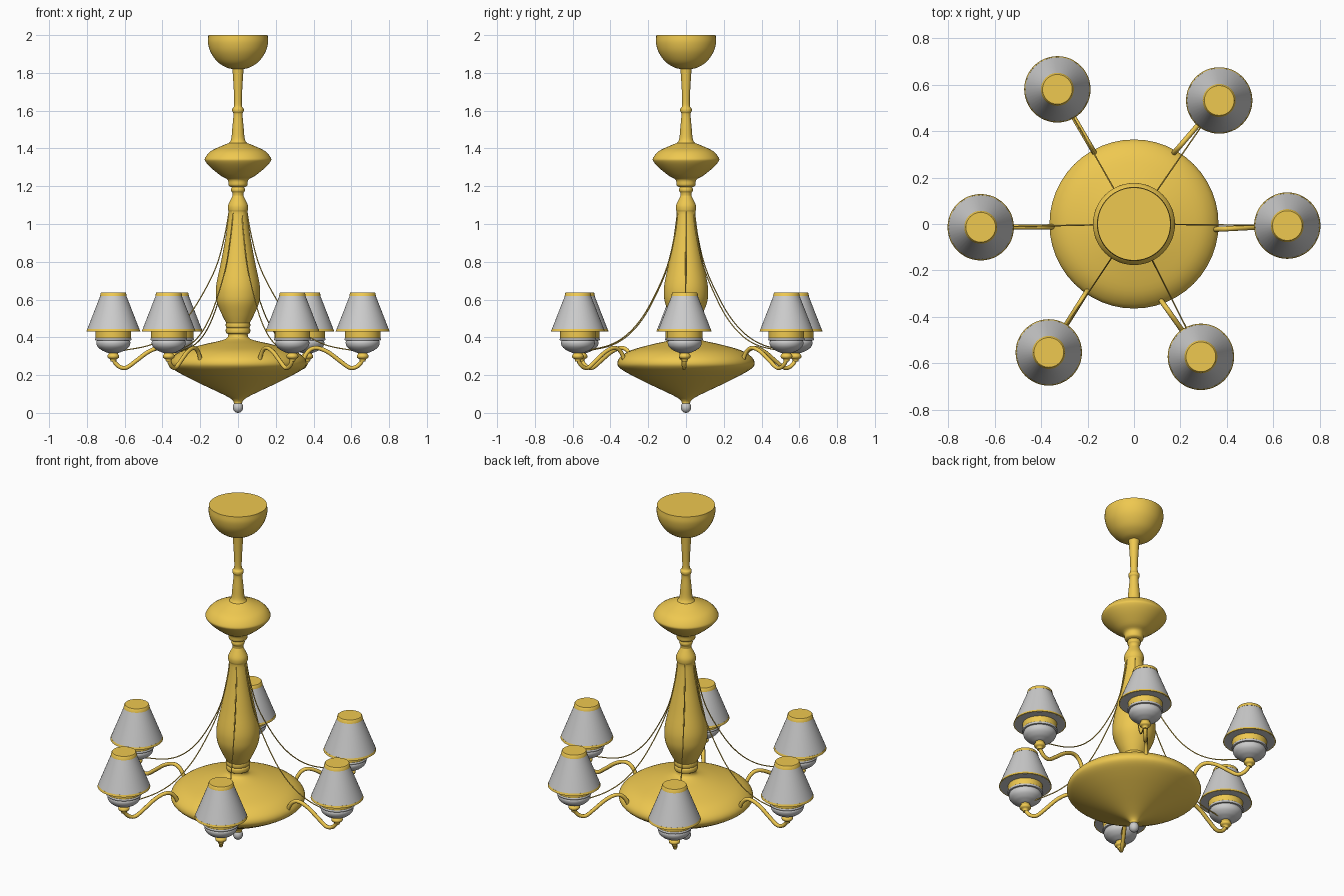
import bpy, bmesh, math
from mathutils import Vector

if "Cube" in bpy.data.objects:
    bpy.data.objects.remove(bpy.data.objects["Cube"])

gold = bpy.data.materials.new("gold")
gold.diffuse_color = (0.86, 0.58, 0.08, 1)
gold.use_nodes = True
gold.node_tree.nodes["Principled BSDF"].inputs["Base Color"].default_value = gold.diffuse_color


def smooth(points, n=5):
    """Catmull-Rom samples through the given points."""
    p = [Vector(q) for q in points]
    p = [2 * p[0] - p[1]] + p + [2 * p[-1] - p[-2]]
    out = []
    for i in range(1, len(p) - 2):
        a, b, c, d = p[i - 1:i + 3]
        for k in range(n):
            t = k / n
            out.append(0.5 * (2 * b + (c - a) * t + (2 * a - 5 * b + 4 * c - d) * t * t
                              + (3 * b - a - 3 * c + d) * t ** 3))
    return out + [p[-2]]


def lathe(name, profile, mat=None, steps=4, seg=48):
    """Revolve an (r, z) profile, listed from top to bottom, around z."""
    pts = smooth(profile, steps) if steps else profile
    bm = bmesh.new()
    rings = []
    for r, z in pts:
        r = max(r, 0.0)
        rings.append([bm.verts.new((r * math.cos(2 * math.pi * i / seg),
                                    r * math.sin(2 * math.pi * i / seg), z))
                      for i in range(seg)])
    for a, b in zip(rings, rings[1:]):
        for i in range(seg):
            j = (i + 1) % seg
            bm.faces.new((a[i], b[i], b[j], a[j]))
    bm.faces.new(rings[0])
    bm.faces.new(rings[-1][::-1])
    bmesh.ops.recalc_face_normals(bm, faces=bm.faces)
    me = bpy.data.meshes.new(name)
    bm.to_mesh(me)
    bm.free()
    me.polygons.foreach_set("use_smooth", [True] * len(me.polygons))
    me.set_sharp_from_angle(angle=math.radians(35))
    if mat:
        me.materials.append(mat)
    ob = bpy.data.objects.new(name, me)
    bpy.context.collection.objects.link(ob)
    return ob


def tube(name, points, radius, mat):
    cu = bpy.data.curves.new(name, 'CURVE')
    cu.dimensions = '3D'
    cu.bevel_depth = radius
    cu.bevel_resolution = 2
    cu.use_fill_caps = True
    pts = smooth(points, 6)
    sp = cu.splines.new('POLY')
    sp.points.add(len(pts) - 1)
    for q, v in zip(sp.points, pts):
        q.co = (*v, 1)
    sp.use_smooth = True
    cu.materials.append(mat)
    ob = bpy.data.objects.new(name, cu)
    bpy.context.collection.objects.link(ob)


# central column
lathe("ceiling_canopy", [(.157, 2), (.159, 1.96), (.145, 1.91), (.11, 1.86),
                         (.065, 1.83), (.029, 1.82)], gold)
lathe("stem", [(.03, 1.83), (.026, 1.77), (.021, 1.68), (.021, 1.625), (.03, 1.61),
               (.03, 1.595), (.024, 1.58), (.03, 1.51), (.036, 1.45), (.05, 1.425)], gold)
lathe("upper_dish", [(.045, 1.43), (.09, 1.412), (.145, 1.385), (.174, 1.35), (.172, 1.33),
                     (.14, 1.295), (.09, 1.255), (.055, 1.235), (.05, 1.205),
                     (.034, 1.195)], gold)
lathe("neck_rings", [(.03, 1.2), (.036, 1.187), (.036, 1.175), (.03, 1.165),
                     (.028, 1.145)], gold)
lathe("baluster", [(.026, 1.155), (.036, 1.135), (.052, 1.1), (.053, 1.075), (.05, 1.05),
                   (.066, .93), (.09, .8), (.113, .69), (.117, .63), (.11, .58),
                   (.085, .52), (.062, .475)], gold)
for z in (.465, .435):
    lathe("collar_ring", [(.055, z + .017), (.064, z + .01), (.064, z - .01),
                          (.055, z - .017)], gold)
lathe("bowl", [(.052, .43), (.055, .40), (.09, .383), (.18, .363), (.29, .332), (.345, .298),
               (.364, .265), (.35, .237), (.29, .2), (.2, .155), (.1, .108), (.045, .08),
               (.025, .062), (.022, .05)], gold)
lathe("finial_ball", [(.027 * math.sin(a), .03 + .03 * math.cos(a))
                      for a in [math.pi * i / 16 for i in range(1, 16)]]
      + [(.0, .0)], steps=0, seg=24)

# one lamp around the origin, later repeated
lamp = [
    lathe("shade_top_cap", [(.064, .638), (.067, .635), (.071, .618)], gold, 0),
    lathe("shade", [(.069, .62), (.139, .441)], None, 0),
    lathe("shade_bottom_rim", [(.1385, .443), (.143, .431), (.138, .431)], gold, 0),
    lathe("shade_underside", [(.137, .434), (.137, .4305)], None, 0),
    lathe("lamp_collar", [(.094, .432), (.094, .393)], gold, 0),
    lathe("lamp_cup", [(.08, .394), (.084, .386), (.09, .372), (.084, .352),
                       (.065, .334), (.045, .324), (.03, .318)]),
    lathe("lamp_socket", [(.028, .325), (.024, .314), (.031, .303), (.029, .292),
                          (.018, .284), (.014, .272)], gold, seg=24),
]
# the cup's upper lip is slightly wider
lathe_lip = lathe("lamp_cup_lip", [(.094, .396), (.097, .391), (.094, .384), (.08, .382)], None, 2)
lamp.append(lathe_lip)

# six lamps, slightly irregular: (lamp x, lamp y, angle where the arm leaves the bowl)
spots = [(-.33, .58, 119), (.367, .532, 61), (.66, -.007, -4),
         (.288, -.572, -71), (-.367, -.553, -125), (-.66, -.014, -178)]
arm = [(.34, .25), (.355, .30), (.385, .336), (.425, .343), (.48, .32), (.54, .275),
       (.59, .24), (.625, .243), (.65, .265), (.66, .29)]
wire = [(.045, 1.08), (.07, .94), (.11, .79), (.17, .66), (.26, .515), (.36, .415),
        (.47, .358), (.61, .33)]
for k, (x, y, start) in enumerate(spots):
    for part in lamp:
        ob = part if k == 0 else part.copy()
        if k:
            bpy.context.collection.objects.link(ob)
        ob.location = (x, y, 0)
    end = Vector((x, y))
    d = end.normalized()
    scale = end.length / .66
    a = math.radians(start)
    root = Vector((math.cos(a), math.sin(a))) * .34
    path = []
    for r, z in arm:
        q = root.lerp(end, (r - .34) / .32)
        path.append((q.x, q.y, z))
    tube("arm", path, .011, gold)
    tube("wire", [(d.x * r * scale, d.y * r * scale, z) for r, z in wire], .003, gold)
